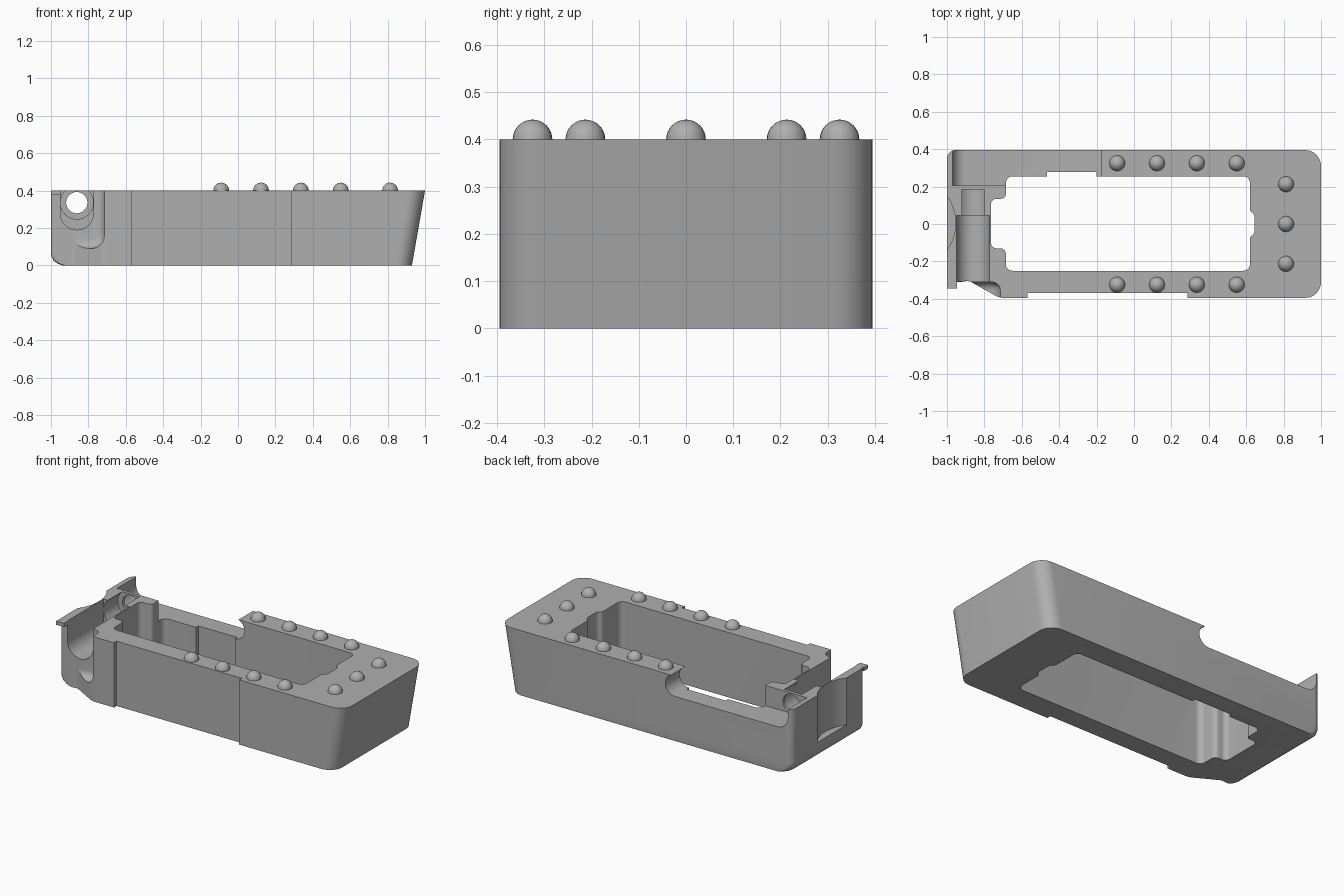
import bpy, bmesh, math
from mathutils import Vector

cube = bpy.data.objects.get("Cube")
if cube:
    bpy.data.objects.remove(cube, do_unlink=True)

grey = bpy.data.materials.new("mid_grey")
grey.use_nodes = True
COLOR = (0.43, 0.43, 0.43, 1)
grey.diffuse_color = COLOR
grey.node_tree.nodes["Principled BSDF"].inputs["Base Color"].default_value = COLOR


def add_object(name, bm):
    bmesh.ops.recalc_face_normals(bm, faces=bm.faces)
    mesh = bpy.data.meshes.new(name)
    bm.to_mesh(mesh)
    bm.free()
    mesh.materials.append(grey)
    obj = bpy.data.objects.new(name, mesh)
    bpy.context.collection.objects.link(obj)
    return obj


def rounded(corners, steps=8):
    """Outline from (x, y, radius) corners."""
    out = []
    for i, (x, y, r) in enumerate(corners):
        p = Vector((x, y))
        if not r:
            out.append(p)
            continue
        a = (Vector(corners[i - 1][:2]) - p).normalized()
        b = (Vector(corners[(i + 1) % len(corners)][:2]) - p).normalized()
        half = a.angle(b) / 2
        start, end = p + a * r / math.tan(half), p + b * r / math.tan(half)
        centre = p + (a + b).normalized() * r / math.sin(half)
        u, v = start - centre, end - centre
        sweep = math.pi - 2 * half
        for k in range(steps + 1):
            t = k / steps
            out.append(centre + (u * math.sin((1 - t) * sweep) + v * math.sin(t * sweep)) / math.sin(sweep))
    return out


def loft(name, rings):
    """Closed solid through rings of equal length."""
    bm = bmesh.new()
    loops = [[bm.verts.new(p) for p in ring] for ring in rings]
    n = len(loops[0])
    for lo, hi in zip(loops, loops[1:]):
        for i in range(n):
            j = (i + 1) % n
            bm.faces.new((lo[i], lo[j], hi[j], hi[i]))
    bm.faces.new(loops[0])
    bm.faces.new(loops[-1])
    return add_object(name, bm)


def prism_z(name, pts, lo, hi):
    return loft(name, [[(p[0], p[1], z) for p in pts] for z in (lo, hi)])


def prism_y(name, pts, lo, hi):
    return loft(name, [[(p[0], y, p[1]) for p in pts] for y in (lo, hi)])


def circle(x, y, r, n=32):
    return [(x + r * math.cos(2 * math.pi * i / n), y + r * math.sin(2 * math.pi * i / n)) for i in range(n)]


def cut(target, cutter):
    mod = target.modifiers.new("cut", "BOOLEAN")
    mod.operation = "DIFFERENCE"
    mod.solver = "EXACT"
    mod.object = cutter
    bpy.context.view_layer.objects.active = target
    bpy.ops.object.modifier_apply(modifier=mod.name)
    bpy.data.objects.remove(cutter, do_unlink=True)


# Body: sloping right end, rounded lower left edge, shallow front panel
outline = rounded([
    (-1, -.31, .02), (-.88, -.305, .05), (-.72, -.395, .1), (-.57, -.395, 0), (-.57, -.37, 0),
    (.285, -.37, 0), (.285, -.395, 0), (1, -.395, .085), (1, .395, .085), (-1, .395, .045)])
rings = []
for z, inset in [(0, .06), (.01, .035), (.025, .013), (.05, .002), (.07, 0), (.4, 0)]:
    ring = []
    for p in outline:
        x = p.x
        if x > .8:
            x -= .07 * (1 - z / .4)
        elif x < -.9:
            x += inset
        ring.append((x, p.y, z))
    rings.append(ring)
body = loft("body", rings)

# Large opening with a left bay, a back relief and a right bulge
opening = rounded([
    (-.685, -.25, .035), (.62, -.25, .035), (.62, -.07, .02), (.645, -.05, .03), (.645, .05, .03),
    (.62, .07, .02), (.62, .255, .035), (-.2, .255, 0), (-.2, .278, 0), (-.465, .278, 0),
    (-.465, .255, 0), (-.685, .255, .035), (-.685, .135, .025), (-.765, .135, .03),
    (-.765, -.13, .03), (-.685, -.13, .03)])
cut(body, prism_z("opening_cutter", opening, -.1, .5))

# Lowered back rail with a scooped end and a thin lip at the left
rail = rounded([(-.97, .5, 0), (-.97, .275, .07), (-.2, .275, 0), (-.2, .5, 0)])
cut(body, prism_y("rail_cutter", rail, .205, .5))
cut(body, prism_y("rail_end_cutter", circle(-.2, .34, .065), .205, .5))

# Round channel: open trough at the front, then a bore through to the rail
trough = rounded([(-.95, .5, 0), (-.95, .19, .0865), (-.773, .19, .0865), (-.773, .5, 0)], 12)
cut(body, prism_y("trough_cutter", trough, -.5, .045))
cut(body, prism_y("channel_cutter", circle(-.862, .335, .088), 0, .185))
cut(body, prism_y("bore_cutter", circle(-.862, .335, .057), .1, .3))

# Softened pocket around the channel mouth
pocket = prism_y("pocket_cutter", rounded(
    [(-1.2, .09, 0), (-.715, .09, .07), (-.715, .6, 0), (-1.2, .6, 0)]), -.6, -.31)
bm = bmesh.new()
bm.from_mesh(pocket.data)
edges = [e for e in bm.edges if all(v.co.y > -.32 for v in e.verts)]
bmesh.ops.bevel(bm, geom=edges, offset=.045, segments=5, profile=.5, affect="EDGES")
bm.to_mesh(pocket.data)
bm.free()
cut(body, pocket)

# Shallow curved recess in the left end
cut(body, prism_z("end_recess_cutter", circle(-1.2, .005, .246, 64), .11, .5))

# Small top flange at the front of the left end
flange = prism_z("end_flange", [(-1, -.345), (-.947, -.345), (-.947, -.305), (-1, -.305)], .377, .4)


# Round studs on the top
def stud(index, x, y):
    bm = bmesh.new()
    bmesh.ops.create_uvsphere(bm, u_segments=24, v_segments=16, radius=.042)
    bmesh.ops.delete(bm, geom=[v for v in bm.verts if v.co.z < -.001], context="VERTS")
    bmesh.ops.translate(bm, verts=bm.verts, vec=(x, y, .4))
    return add_object(f"stud_{index}", bm)


spots = [(x, y) for y in (-.325, .325) for x in (-.09, .123, .336, .549)]
spots += [(.813, y) for y in (-.213, 0, .213)]
studs = [stud(i + 1, x, y) for i, (x, y) in enumerate(spots)]

bpy.ops.object.select_all(action="DESELECT")
for obj in [body, flange] + studs:
    obj.select_set(True)
bpy.context.view_layer.objects.active = body
bpy.ops.object.shade_smooth_by_angle(angle=math.radians(32))
